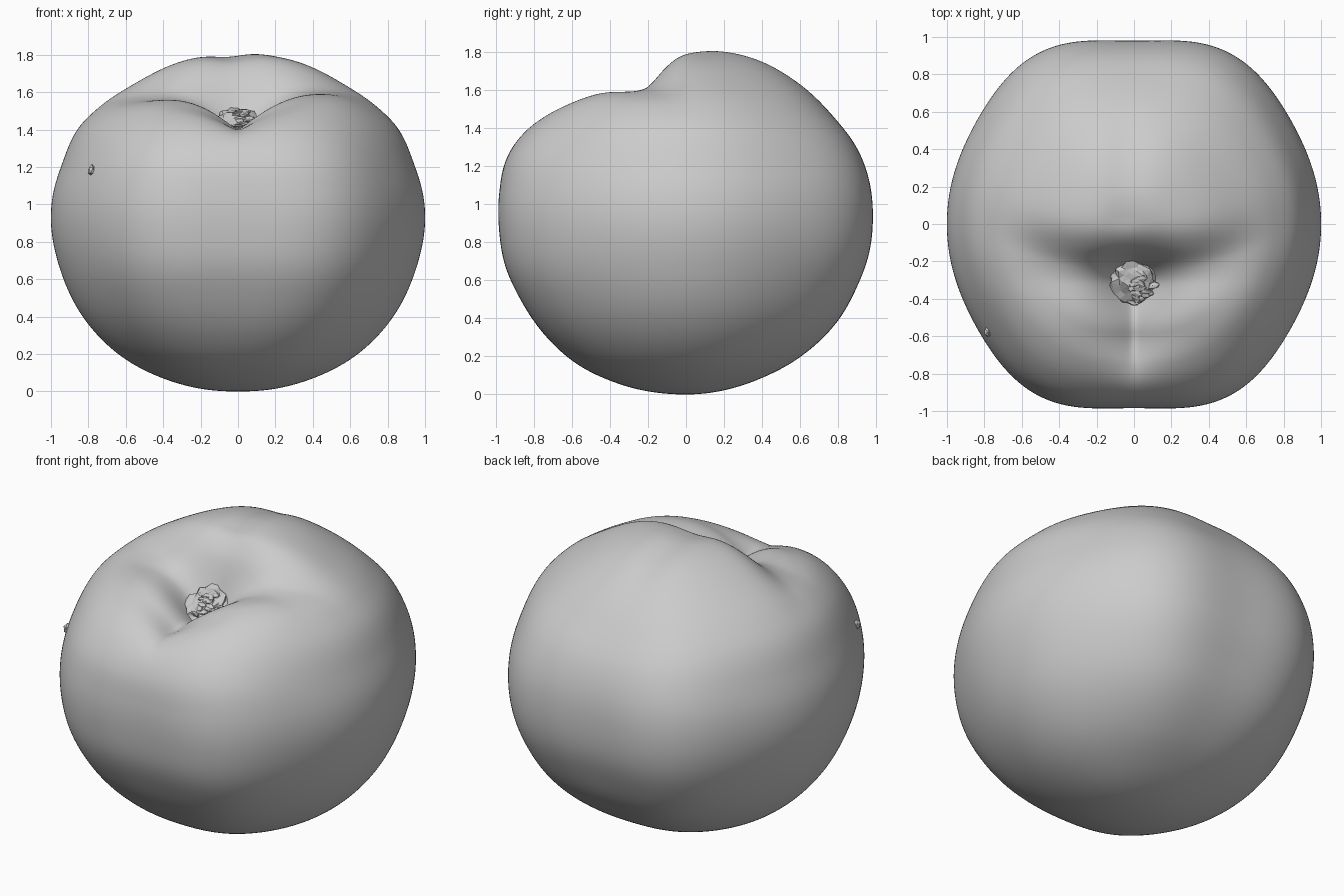
import bpy, bmesh, random
from math import sin, cos, exp, atan2, hypot, sqrt, pi, acos
from mathutils import Vector, Matrix

if "Cube" in bpy.data.objects:
    bpy.data.objects.remove(bpy.data.objects["Cube"])

random.seed(4)
CZ = 0.9

# Meridian profiles (distance from axis, height), top to bottom
SIDE = [(0, 1.81), (.33, 1.76), (.55, 1.655), (.75, 1.52), (.86, 1.4), (.94, 1.22), (.99, 1.05),
        (1, .9), (.95, .65), (.83, .4), (.64, .2), (.4, .07), (.2, .015), (0, 0)]
FRONT = [(0, 1.81), (.3, 1.745), (.6, 1.58), (.75, 1.485), (.87, 1.36), (.95, 1.22), (.98, 1.06),
         (.98, .86), (.95, .68), (.87, .5), (.74, .31), (.58, .165), (.35, .055), (0, 0)]
BACK = [(0, 1.81), (.2, 1.81), (.39, 1.76), (.59, 1.64), (.77, 1.465), (.9, 1.29), (.96, 1.13),
        (.98, .92), (.96, .74), (.9, .57), (.8, .39), (.59, .19), (.37, .075), (0, 0)]


def polar(profile):
    pts = [(atan2(h, z - CZ), hypot(h, z - CZ)) for h, z in profile]
    n = len(pts)
    slopes = [0] + [(pts[i + 1][1] - pts[i - 1][1]) / (pts[i + 1][0] - pts[i - 1][0])
                    for i in range(1, n - 1)] + [0]
    return pts, slopes


def radius(curve, a):
    pts, m = curve
    i = 0
    while i < len(pts) - 2 and a > pts[i + 1][0]:
        i += 1
    (a0, r0), (a1, r1) = pts[i], pts[i + 1]
    w = a1 - a0
    t = (a - a0) / w
    return (r0 * (1 + 2 * t) * (1 - t) ** 2 + m[i] * w * t * (1 - t) ** 2
            + r1 * t * t * (3 - 2 * t) + m[i + 1] * w * t * t * (t - 1))


def step(a, b, x):
    t = max(0, min(1, (x - a) / (b - a)))
    return t * t * (3 - 2 * t)


side, front, back = polar(SIDE), polar(FRONT), polar(BACK)


def body_point(d):
    a = acos(max(-1, min(1, d.z)))
    flat = hypot(d.x, d.y)
    s = d.y / flat if flat > 1e-6 else 0
    s2 = s * s
    r = radius(side, a) * (1 - s2) + radius(front if s < 0 else back, a) * s2
    # Slightly squared front and back
    r *= 1 + .6 * (1 - s2) * s2 ** 3 * flat ** 4
    p = d * r + Vector((0, 0, CZ))
    x, y = p.x, p.y
    # Cross groove behind the front lobes, stem pit and front crease
    g = y + .26 - .3 * x * x
    groove = .13 * exp(-(g / (.15 if g > 0 else .22)) ** 2 - (x / .6) ** 4)
    pit = .13 * exp(-(x * x + (y + .3) ** 2) / .04)
    crease = .18 * exp(-sqrt(x * x + .0004) / .18) * step(-.93, -.58, y) * (1 - step(-.32, -.12, y))
    cleft = .022 * exp(-(x + .05) ** 2 / .012) * step(-.15, .05, y) * (1 - step(.3, .8, y))
    lift = .035 * exp(-((x - .5) / .25) ** 2 - ((y + .35) / .3) ** 2)
    p.z += (lift - groove - pit - crease - cleft) * step(1.0, 1.35, p.z)
    return p


def finish(bm, name, smooth):
    me = bpy.data.meshes.new(name)
    bm.to_mesh(me)
    bm.free()
    for f in me.polygons:
        f.use_smooth = smooth
    ob = bpy.data.objects.new(name, me)
    bpy.context.collection.objects.link(ob)
    return ob


# Fruit body
bm = bmesh.new()
bmesh.ops.create_icosphere(bm, subdivisions=7, radius=1)
for v in bm.verts:
    v.co = body_point(v.co.normalized())
finish(bm, "fruit_body", True)

# Rough stem plug sitting in the pit
bm = bmesh.new()
bmesh.ops.create_icosphere(bm, subdivisions=3, radius=1)
for v in bm.verts:
    k = random.uniform(.82, 1.05)
    v.co = Vector((v.co.x * .13 * k, v.co.y * .13 * k, v.co.z * .07 * k))
    v.co.z += v.co.y * .45
    v.co += Vector((-.005, -.31, 1.43))
finish(bm, "stem_plug", False)

# Torn flakes on the plug
bm = bmesh.new()
for i in range(16):
    a, d = random.uniform(0, 2 * pi), .11 * sqrt(random.random())
    x, y = d * cos(a), d * sin(a)
    z = 1.43 + .45 * y + .065 * sqrt(max(0, 1 - (d / .13) ** 2))
    rot = Matrix.Rotation(random.uniform(-.6, .6), 4, 'Z') @ Matrix.Rotation(random.uniform(-.2, .8), 4, 'X')
    m = Matrix.Translation((x - .005, y - .31, z)) @ rot @ Matrix.Diagonal((.04, .02, .01, 1))
    bmesh.ops.create_icosphere(bm, subdivisions=1, radius=1, matrix=m)
finish(bm, "stem_flakes", False)

# Small blemish on the left front shoulder
bm = bmesh.new()
d = Vector((-.8, -.59, .29)).normalized()
m = Matrix.Translation(body_point(d)) @ Matrix.Diagonal((.022, .03, .033, 1))
bmesh.ops.create_icosphere(bm, subdivisions=1, radius=1, matrix=m)
finish(bm, "skin_blemish", False)
